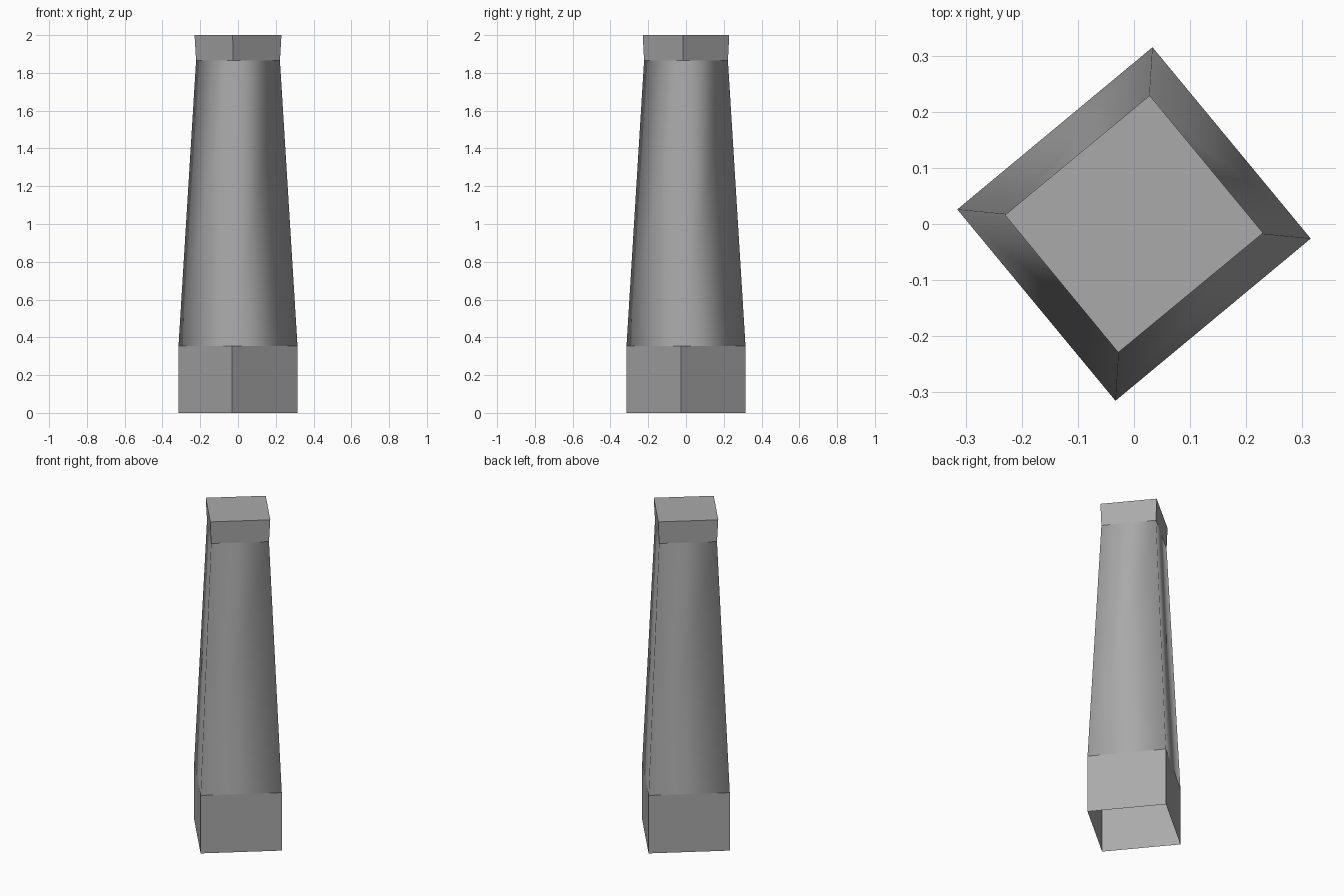
import bpy
import bmesh

cube = bpy.data.objects.get("Cube")
if cube:
    bpy.data.objects.remove(cube, do_unlink=True)

grey = bpy.data.materials.new("mid grey")
grey.use_nodes = True
colour = (0.4, 0.4, 0.4, 1)
grey.diffuse_color = colour
grey.node_tree.nodes["Principled BSDF"].inputs["Base Color"].default_value = colour

# Each square ring is two neighbouring corners mirrored through the centre
WIDE = ((0.033, 0.315), (-0.315, 0.026))
NECK = ((0.027, 0.222), (-0.222, 0.017))
TOP = ((0.028, 0.229), (-0.23, 0.016))


def ring(bm, corners, z):
    points = list(corners) + [(-x, -y) for x, y in corners]
    return [bm.verts.new((x, y, z)) for x, y in points]


def section(name, low, z_low, high, z_high, smooth=False, lid=False):
    bm = bmesh.new()
    a, b = ring(bm, low, z_low), ring(bm, high, z_high)
    for i in range(4):
        j = (i + 1) % 4
        bm.faces.new((a[i], a[j], b[j], b[i])).smooth = smooth
    if lid:
        bm.faces.new(b)
    mesh = bpy.data.meshes.new(name)
    bm.to_mesh(mesh)
    bm.free()
    mesh.materials.append(grey)
    obj = bpy.data.objects.new(name, mesh)
    bpy.context.collection.objects.link(obj)
    return obj


# Upright base, open underneath
section("base", WIDE, 0, WIDE, 0.355)
# Tapered shaft, shaded smoothly around its corners
section("shaft", WIDE, 0.355, NECK, 1.865, smooth=True)
# Slightly flared cap with a flat top
section("cap", NECK, 1.865, TOP, 2, lid=True)
